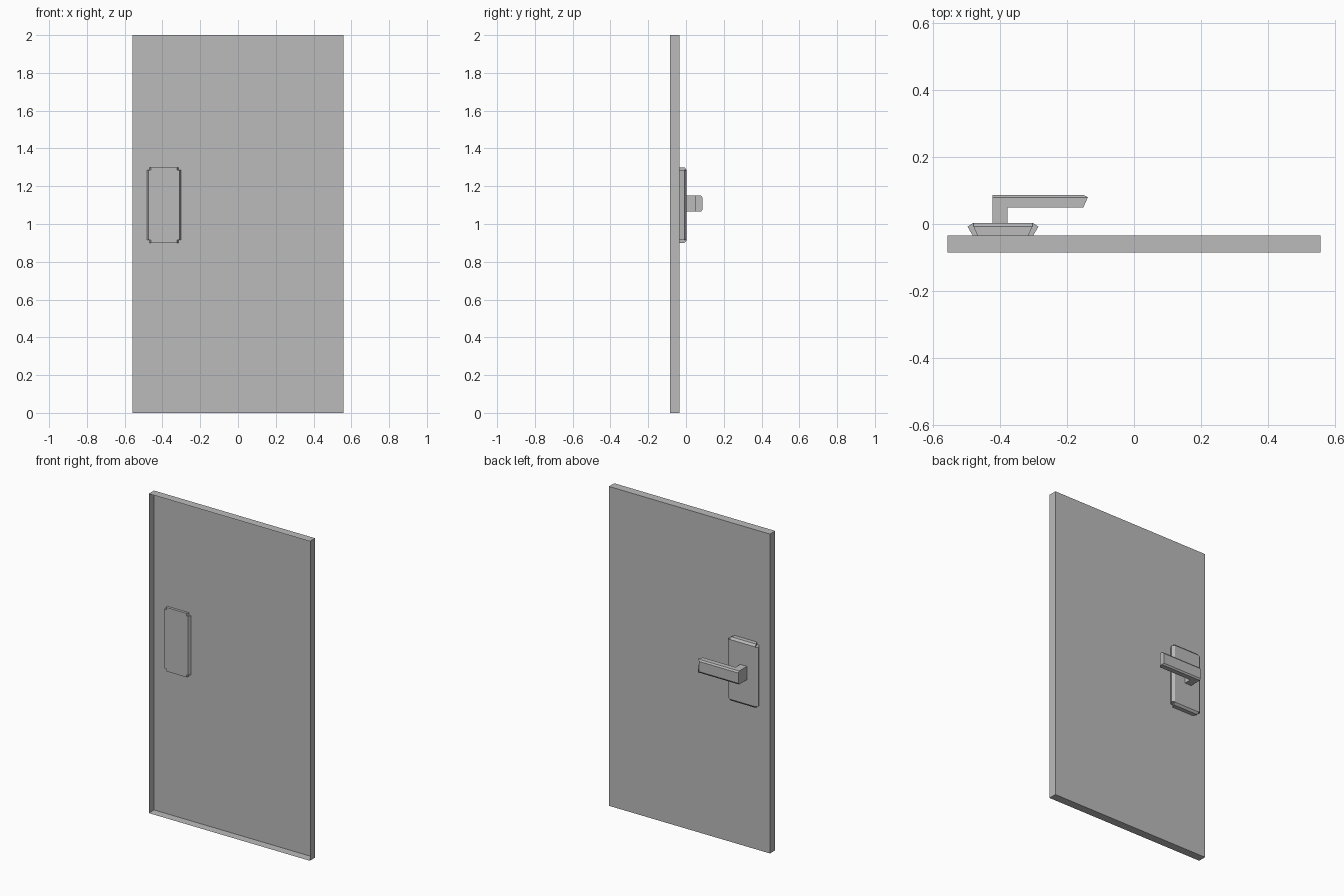
import bpy
import bmesh

default = bpy.data.objects.get("Cube")
if default:
    bpy.data.objects.remove(default, do_unlink=True)

grey = bpy.data.materials.new("plain grey")
grey.use_nodes = True
colour = (0.5, 0.5, 0.5, 1)
grey.diffuse_color = colour
grey.node_tree.nodes["Principled BSDF"].inputs["Base Color"].default_value = colour


def finish(name, bm):
    """Turn a bmesh into a flat-shaded grey object."""
    mesh = bpy.data.meshes.new(name)
    bm.to_mesh(mesh)
    bm.free()
    mesh.materials.append(grey)
    obj = bpy.data.objects.new(name, mesh)
    bpy.context.collection.objects.link(obj)
    return obj


def box(name, low, high, open_front=False):
    bm = bmesh.new()
    bmesh.ops.create_cube(bm, size=1)
    for v in bm.verts:
        v.co = [(a + b) / 2 + c * (b - a) for a, b, c in zip(low, high, v.co)]
    bm.normal_update()
    if open_front:
        front = [f for f in bm.faces if f.normal.y < -0.9]
        bmesh.ops.delete(bm, geom=front, context='FACES_ONLY')
    return finish(name, bm)


def loft(name, sections):
    """Skin a list of closed sections and cap both ends."""
    bm = bmesh.new()
    rings = [[bm.verts.new(p) for p in s] for s in sections]
    count = len(rings[0])
    for a, b in zip(rings, rings[1:]):
        for i in range(count):
            j = (i + 1) % count
            bm.faces.new((a[i], a[j], b[j], b[i]))
    bm.faces.new(rings[0])
    bm.faces.new(rings[-1])
    bmesh.ops.recalc_face_normals(bm, faces=bm.faces[:])
    return finish(name, bm)


def notched_outline(y, hx, hz, nx, nz):
    """Rectangle with a square notch cut from every corner."""
    points = []
    for sx, sz in ((1, 1), (-1, 1), (-1, -1), (1, -1)):
        corner = [(hx, hz - nz), (hx - nx, hz - nz), (hx - nx, hz)]
        if sx * sz < 0:
            corner.reverse()
        points += [(-0.392 + sx * x, y, 1.1 + sz * z) for x, z in corner]
    return points


# Door panel: a shallow tray, open towards the front
box("door_panel", (-0.558, -0.086, 0), (0.558, -0.034, 2), open_front=True)

# Handle plate: flares away from the door, then bevels in to its face
loft("handle_plate", [
    notched_outline(-0.05, 0.081, 0.2, 0.012, 0.015),
    notched_outline(-0.008, 0.106, 0.2, 0.018, 0.015),
    notched_outline(0.003, 0.09, 0.187, 0.002, 0.002),
])

# Handle stem between the plate and the lever
box("handle_stem", (-0.424, -0.005, 1.066), (-0.378, 0.055, 1.15))

# Lever: chamfered bar with a slanted tip; each entry is tip x, y, z
profile = [(-0.152, 0.049, 1.066), (-0.138, 0.08, 1.066), (-0.152, 0.087, 1.076),
           (-0.152, 0.087, 1.14), (-0.138, 0.08, 1.15), (-0.152, 0.049, 1.15)]
loft("handle_lever", [[(-0.424, y, z) for _, y, z in profile], profile])
